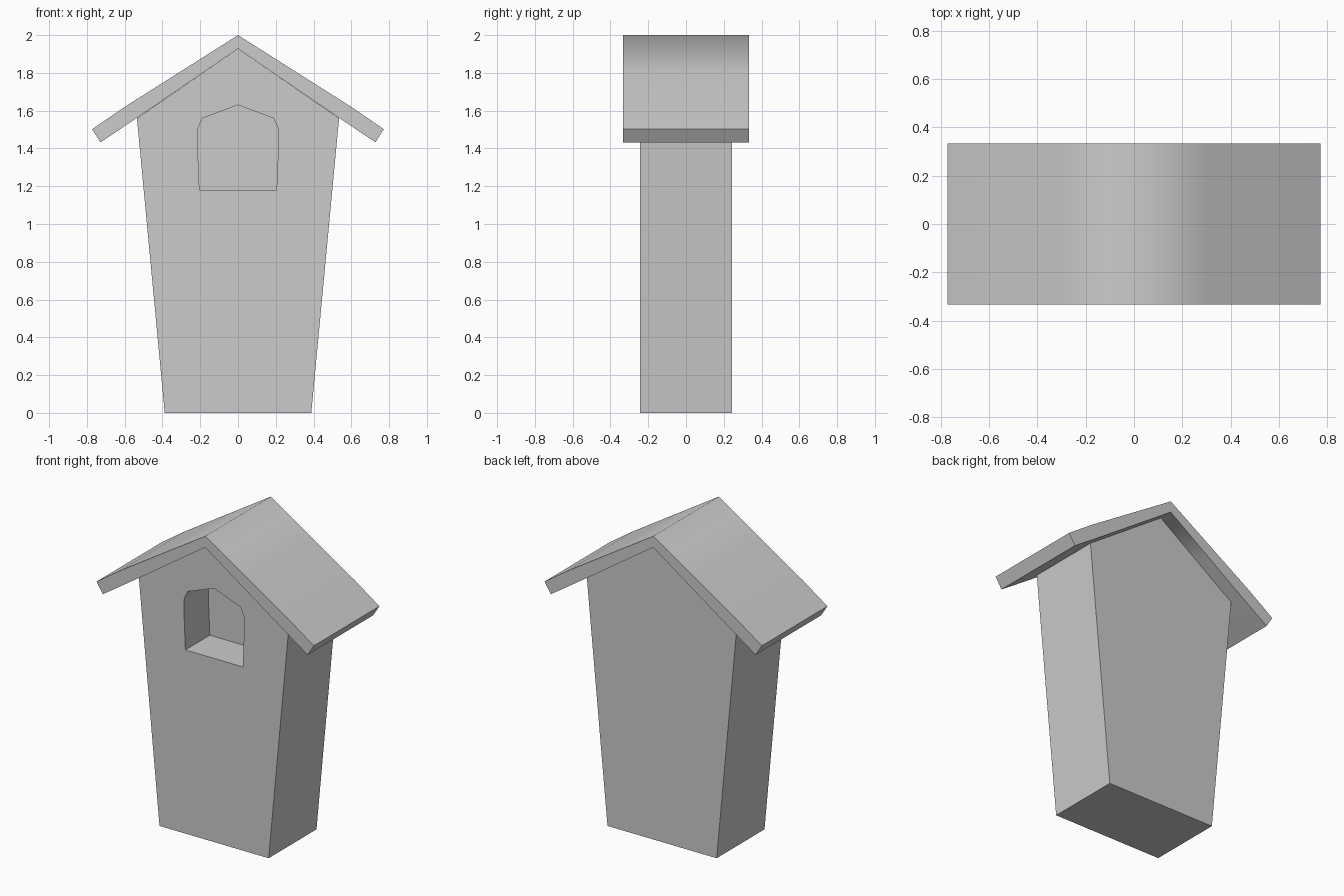
import bpy, bmesh, math

if "Cube" in bpy.data.objects:
    bpy.data.objects.remove(bpy.data.objects["Cube"])


def extrude_profile(name, half, y0, y1):
    """Mirror a right-hand (x, z) outline across x = 0 and extrude it along y."""
    left = [(-x, z) for x, z in reversed(half) if x > 0]
    outline = half + left
    bm = bmesh.new()
    face = bm.faces.new([bm.verts.new((x, y0, z)) for x, z in outline])
    new = bmesh.ops.extrude_face_region(bm, geom=[face])["geom"]
    verts = [v for v in new if isinstance(v, bmesh.types.BMVert)]
    bmesh.ops.translate(bm, verts=verts, vec=(0, y1 - y0, 0))
    bmesh.ops.recalc_face_normals(bm, faces=bm.faces)
    mesh = bpy.data.meshes.new(name)
    bm.to_mesh(mesh)
    bm.free()
    obj = bpy.data.objects.new(name, mesh)
    bpy.context.collection.objects.link(obj)
    return obj


# Tapered house body
body = extrude_profile(
    "body", [(0.0, 1.928), (0.535, 1.56), (0.388, 0.0)], -0.243, 0.243)

# Entrance recess, cut halfway through the body
cutter = extrude_profile(
    "entrance_cutter",
    [(0.0, 1.63), (0.188, 1.56), (0.215, 1.5), (0.215, 1.44), (0.204, 1.18)],
    -0.4, 0.005)
cutter.hide_render = True
cutter.hide_viewport = True
cut = body.modifiers.new("entrance", "BOOLEAN")
cut.operation = "DIFFERENCE"
cut.solver = "EXACT"
cut.object = cutter

# Roof: half as a closed strip from outer ridge to inner ridge
outer = [(0.0, 2.0), (0.3, 1.81), (0.6, 1.62), (0.772, 1.502)]
inner = [(0.728, 1.432), (0.535, 1.562), (0.28, 1.736), (0.0, 1.928)]
roof = extrude_profile("roof", outer + inner, -0.333, 0.333)

# Soft ridge, crisp eaves and gable edges
bpy.ops.object.select_all(action="DESELECT")
roof.select_set(True)
bpy.context.view_layer.objects.active = roof
bpy.ops.object.shade_smooth_by_angle(angle=math.radians(72))
